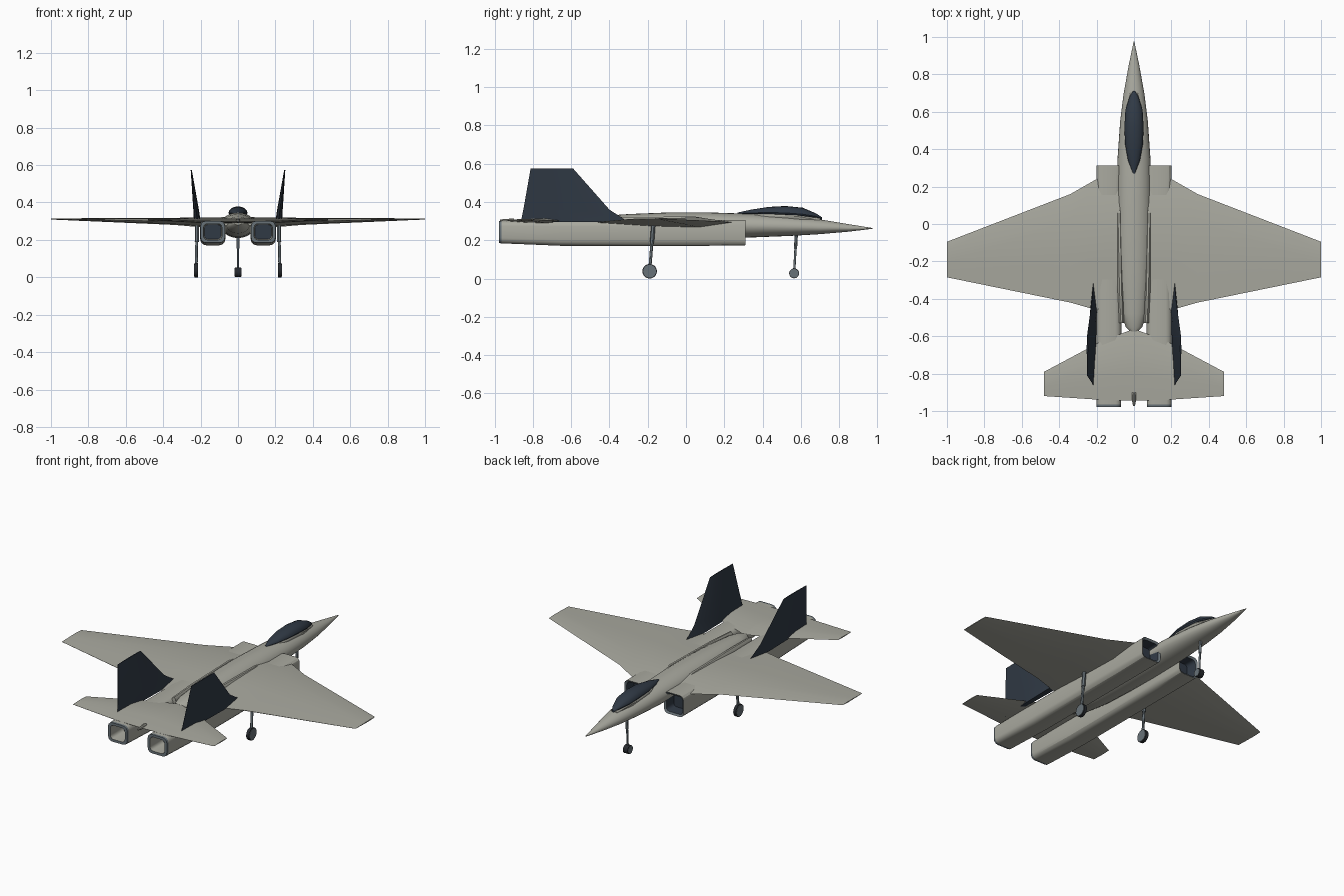
import bpy, bmesh, math
from mathutils import Vector

cube = bpy.data.objects.get("Cube")
if cube:
    bpy.data.objects.remove(cube, do_unlink=True)


def material(name, rgb):
    m = bpy.data.materials.new(name)
    m.use_nodes = True
    m.diffuse_color = (*rgb, 1)
    m.node_tree.nodes["Principled BSDF"].inputs["Base Color"].default_value = (*rgb, 1)
    return m


BODY = material("warm grey", (0.40, 0.40, 0.35))
NAVY = material("dark navy", (0.03, 0.042, 0.06))
SLATE = material("slate grey", (0.14, 0.17, 0.19))
TYRE = material("tyre black", (0.02, 0.023, 0.028))


def finish(name, bm, mats, mirror=False, angle=30):
    bmesh.ops.recalc_face_normals(bm, faces=bm.faces)
    me = bpy.data.meshes.new(name)
    bm.to_mesh(me)
    bm.free()
    for m in mats:
        me.materials.append(m)
    ob = bpy.data.objects.new(name, me)
    bpy.context.collection.objects.link(ob)
    bpy.ops.object.select_all(action='DESELECT')
    ob.select_set(True)
    bpy.context.view_layer.objects.active = ob
    bpy.ops.object.shade_smooth_by_angle(angle=math.radians(angle))
    if mirror:
        ob.modifiers.new("Mirror", 'MIRROR')
    return ob


def loft(name, rings, mats, mirror=False, angle=30, slots=None, caps=(0, 0)):
    """Skin a list of rings; slots give a material per band, caps one per end."""
    bm = bmesh.new()
    vs = [[bm.verts.new(p) for p in r] for r in rings]
    n = len(vs[0])
    for k in range(len(vs) - 1):
        for i in range(n):
            j = (i + 1) % n
            f = bm.faces.new((vs[k][i], vs[k][j], vs[k + 1][j], vs[k + 1][i]))
            f.material_index = slots[k] if slots else 0
    for ring, slot in zip((vs[0], vs[-1]), caps):
        bm.faces.new(ring).material_index = slot
    return finish(name, bm, mats, mirror, angle)


def oval(y, w, top, bottom, mid, x=0, power=1, n=24):
    """Cross-section with separate top and bottom heights."""
    pts = []
    for i in range(n):
        a = 2 * math.pi * i / n
        c, s = math.cos(a), math.sin(a)
        c, s = (math.copysign(abs(v) ** power, v) for v in (c, s))
        pts.append((x + w * c, y, mid + s * ((top - mid) if s > 0 else (mid - bottom))))
    return pts


def box_ring(y, w, top, bottom, x, r):
    """Rounded rectangle across the y axis."""
    pts = []
    cz, h = (top + bottom) / 2, (top - bottom) / 2
    for sx, sz, start in ((1, 1, 0), (-1, 1, 90), (-1, -1, 180), (1, -1, 270)):
        for d in (0, 30, 60, 90):
            a = math.radians(start + d)
            pts.append((x + sx * (w - r) + r * math.cos(a), y,
                        cz + sz * (h - r) + r * math.sin(a)))
    return pts


def foil(le, te, t, fracs):
    """Thin section as (y, offset) pairs from nose to tail and back."""
    mids = [(le + (te - le) * f, t * (1 if k == 0 else 0.75)) for k, f in enumerate(fracs)]
    edge = t * 0.06
    return ([(le, 0)] + mids + [(te, edge), (te, -edge)]
            + [(y, -o) for y, o in reversed(mids)])


# Fuselage
loft("fuselage", [oval(*s) for s in (
    (0.975, 0.002, 0.264, 0.260, 0.262),
    (0.85, 0.028, 0.284, 0.245, 0.262),
    (0.70, 0.055, 0.309, 0.232, 0.265),
    (0.55, 0.074, 0.325, 0.223, 0.270),
    (0.35, 0.088, 0.338, 0.215, 0.275),
    (0.10, 0.092, 0.346, 0.210, 0.280),
    (-0.10, 0.090, 0.345, 0.210, 0.285),
    (-0.30, 0.082, 0.337, 0.215, 0.285),
    (-0.48, 0.064, 0.324, 0.235, 0.285),
    (-0.55, 0.045, 0.314, 0.260, 0.285),
    (-0.575, 0.020, 0.305, 0.280, 0.290))], [BODY], angle=40)

# Fairings along the spine
loft("spine_fairing", [oval(*s, n=10) for s in (
    (0.16, 0.006, 0.305, 0.285, 0.29, 0.085),
    (0.05, 0.018, 0.325, 0.275, 0.29, 0.080),
    (-0.35, 0.018, 0.324, 0.275, 0.29, 0.072),
    (-0.53, 0.014, 0.317, 0.275, 0.29, 0.066))], [BODY], mirror=True)

# Cockpit sill and canopy
loft("cockpit_sill", [oval(*s, n=16) for s in (
    (0.27, 0.012, 0.341, 0.300, 0.32),
    (0.42, 0.046, 0.347, 0.290, 0.33),
    (0.58, 0.046, 0.340, 0.280, 0.325),
    (0.70, 0.020, 0.321, 0.280, 0.305))], [BODY])
loft("canopy", [oval(*s, n=16) for s in (
    (0.27, 0.005, 0.345, 0.335, 0.340),
    (0.34, 0.032, 0.360, 0.335, 0.343),
    (0.43, 0.048, 0.374, 0.330, 0.345),
    (0.52, 0.051, 0.379, 0.325, 0.343),
    (0.61, 0.046, 0.370, 0.320, 0.336),
    (0.68, 0.024, 0.340, 0.312, 0.325),
    (0.71, 0.006, 0.320, 0.308, 0.314))], [NAVY])

# Engine nacelles with hollow intake and exhaust
X = 0.135
loft("engine_nacelle", [box_ring(*s) for s in (
    (0.24, 0.050, 0.290, 0.190, X, 0.02),
    (0.305, 0.055, 0.294, 0.186, X, 0.02),
    (0.312, 0.066, 0.306, 0.174, X, 0.026),
    (0.10, 0.067, 0.307, 0.171, X, 0.032),
    (-0.65, 0.067, 0.305, 0.171, X, 0.032),
    (-0.965, 0.066, 0.302, 0.184, X, 0.028),
    (-0.978, 0.065, 0.301, 0.185, X, 0.028),
    (-0.978, 0.049, 0.286, 0.200, X, 0.02),
    (-0.86, 0.045, 0.282, 0.204, X, 0.02))],
    [BODY, SLATE, NAVY], mirror=True, slots=[2, 1, 0, 0, 0, 1, 1, 0], caps=(2, 2))

# Wings and tailplanes: span x, leading y, trailing y, height, half thickness
for name, stations, fracs in (
    ("wing", ((0, 0.24, -0.46, 0.294, 0.026), (0.20, 0.24, -0.46, 0.294, 0.026),
              (0.34, 0.16, -0.42, 0.299, 0.019), (1.0, -0.095, -0.285, 0.312, 0.003)),
     (0.25, 0.6)),
    ("tailplane", ((0, -0.56, -0.945, 0.302, 0.013), (0.18, -0.63, -0.94, 0.302, 0.013),
                   (0.48, -0.79, -0.92, 0.308, 0.003)), (0.3, 0.65))):
    loft(name, [[(x, y, z + o) for y, o in foil(le, te, t, fracs)]
                for x, le, te, z, t in stations], [BODY], mirror=True, angle=12)

# Twin fins: height z, leading y, trailing y, x, half thickness
loft("tail_fin", [[(x + o, y, z) for y, o in foil(le, te, t, (0.3, 0.65))]
                  for z, le, te, x, t in (
    (0.295, -0.30, -0.863, 0.217, 0.018), (0.36, -0.40, -0.85, 0.224, 0.015),
    (0.575, -0.59, -0.812, 0.250, 0.003))], [NAVY], mirror=True, angle=12)

# Tail stinger
loft("tail_stinger", [oval(y, w, 0.302 + w, 0.302 - w, 0.302, n=10)
                      for y, w in ((-0.90, 0.012), (-0.95, 0.010), (-0.973, 0.005))], [BODY])


def rod(bm, a, b, r, slot=0, n=12):
    """Cylinder between two points."""
    a, b = Vector(a), Vector(b)
    q = (b - a).to_track_quat('Z', 'Y').to_matrix().to_4x4()
    q.translation = (a + b) / 2
    new = bmesh.ops.create_cone(bm, cap_ends=True, segments=n, radius1=r, radius2=r,
                                depth=(b - a).length, matrix=q)
    for f in {f for v in new["verts"] for f in v.link_faces}:
        f.material_index = slot


# Landing gear: wheel centre, radius, half width, strut top, strut radius
for name, c, r, w, top, sr, mirror in (
    ("main_gear", (0.224, -0.19, 0.038), 0.038, 0.009, (0.218, -0.17, 0.29), 0.008, True),
    ("nose_gear", (0, 0.565, 0.027), 0.026, 0.016, (0, 0.577, 0.24), 0.006, False)):
    x, y, z = c
    bm = bmesh.new()
    rod(bm, c, top, sr)
    low = Vector(c).lerp(Vector(top), 0.6)
    rod(bm, low, top, sr * 1.4)
    rod(bm, (x - w, y, z), (x + w, y, z), r, 1, 20)
    rod(bm, (x - w - 0.002, y, z), (x + w + 0.002, y, z), r * 0.88, 0, 20)
    finish(name, bm, [SLATE, TYRE], mirror)
